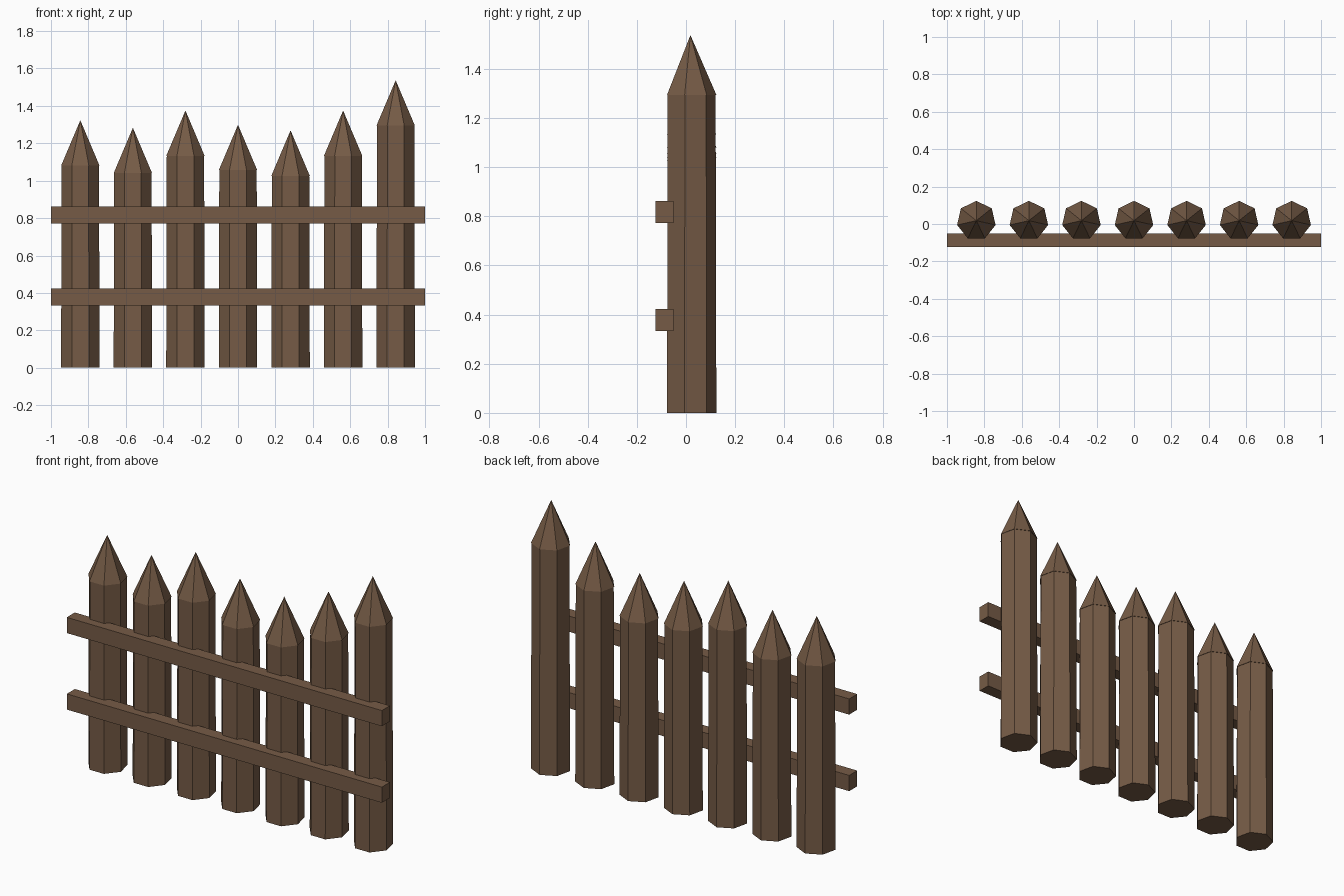
import bpy, bmesh, math

if "Cube" in bpy.data.objects:
    bpy.data.objects.remove(bpy.data.objects["Cube"])

wood = bpy.data.materials.new("brown wood")
wood.diffuse_color = (0.18, 0.105, 0.061, 1)
wood.use_nodes = True
wood.node_tree.nodes["Principled BSDF"].inputs["Base Color"].default_value = wood.diffuse_color

SIDES, R, POST_Y = 7, 0.1055, 0.018


def make_object(name, bm):
    bmesh.ops.recalc_face_normals(bm, faces=bm.faces)
    me = bpy.data.meshes.new(name)
    bm.to_mesh(me)
    bm.free()
    me.materials.append(wood)
    ob = bpy.data.objects.new(name, me)
    bpy.context.collection.objects.link(ob)
    return ob


def ring(bm, radius, x, z):
    # heptagon with a corner at the back and a flat side at the front
    return [bm.verts.new((x + radius * math.sin(a), POST_Y + radius * math.cos(a), z))
            for a in (2 * math.pi * i / SIDES for i in range(SIDES))]


def picket(name, x, shoulder):
    bm = bmesh.new()
    # slightly tapered shaft, small overhang under the cap, pointed tip
    rings = [ring(bm, R, x, 0), ring(bm, R - 0.003, x, shoulder), ring(bm, R, x, shoulder)]
    tip = bm.verts.new((x, POST_Y, shoulder + 0.243))
    bm.faces.new(rings[0])
    for i in range(SIDES):
        j = (i + 1) % SIDES
        for a, b in zip(rings, rings[1:]):
            bm.faces.new((a[i], a[j], b[j], b[i]))
        bm.faces.new((rings[-1][i], rings[-1][j], tip))
    make_object(name, bm)


def rail(name, z):
    bm = bmesh.new()
    bmesh.ops.create_cube(bm, size=1)
    bmesh.ops.scale(bm, vec=(2, 0.073, 0.09), verts=bm.verts)
    bmesh.ops.translate(bm, vec=(0, -0.0875, z), verts=bm.verts)
    make_object(name, bm)


# pickets of uneven height
for i, h in enumerate((1.08, 1.04, 1.132, 1.056, 1.026, 1.132, 1.294)):
    picket(f"picket_{i + 1}", (i - 3) * 0.281, h)

# two horizontal rails on the front
rail("lower_rail", 0.378)
rail("upper_rail", 0.817)
